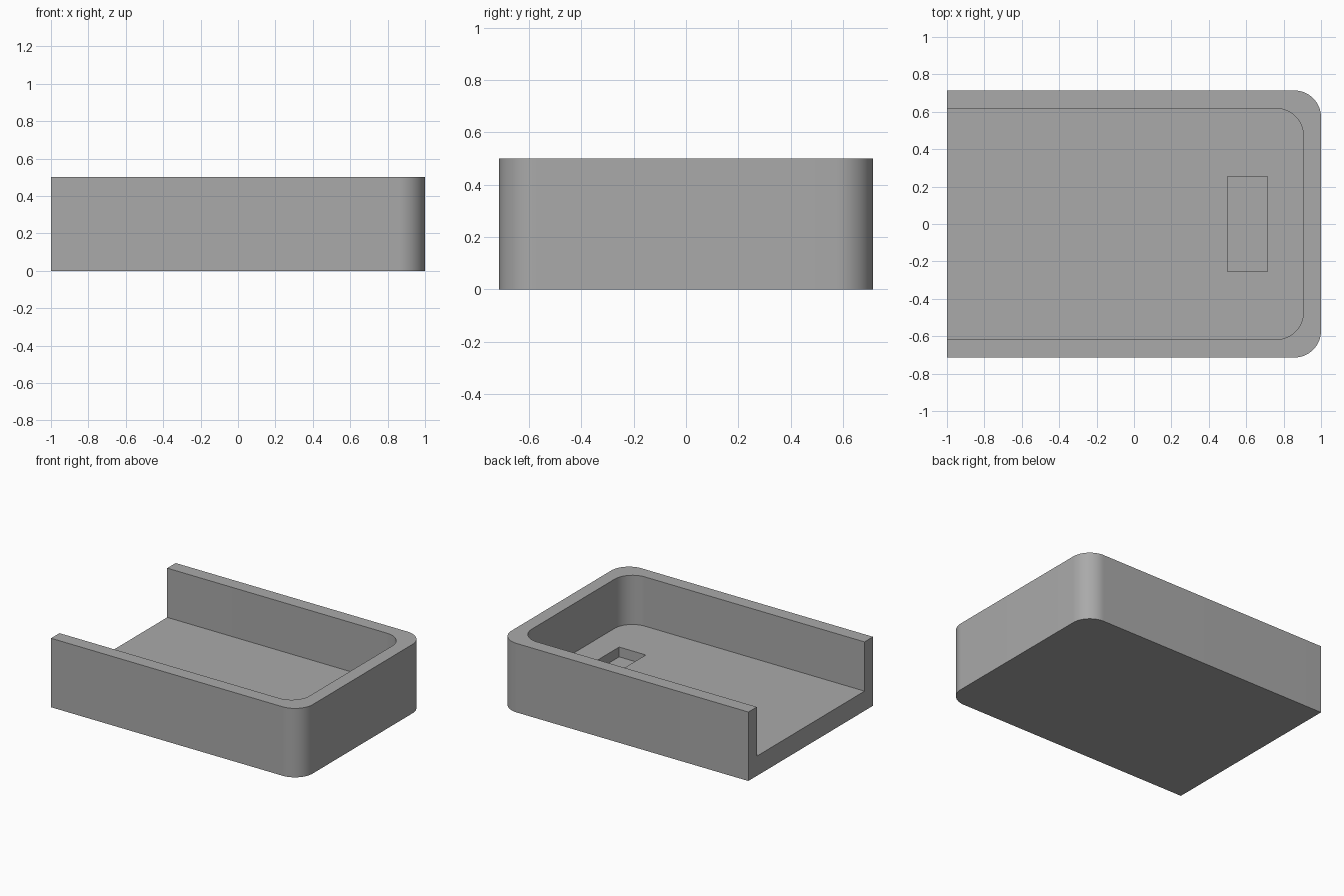
import bpy, bmesh
from math import sin, cos, pi

cube = bpy.data.objects.get("Cube")
if cube:
    bpy.data.objects.remove(cube, do_unlink=True)

grey = bpy.data.materials.new("plain_grey")
grey.use_nodes = True
colour = (0.4, 0.4, 0.4, 1)
grey.diffuse_color = colour
grey.node_tree.nodes["Principled BSDF"].inputs["Base Color"].default_value = colour

RADIUS = 0.143
STEPS = 16


def block(name, x0, x1, half_y, z0, z1, radius=0):
    """Upright prism whose two corners on the +x side are rounded."""
    outline = [(x0, half_y), (x0, -half_y)]
    if radius:
        for side, start in ((-1, -pi / 2), (1, 0)):
            for i in range(STEPS + 1):
                a = start + i * pi / 2 / STEPS
                outline.append((x1 - radius + radius * cos(a),
                                side * (half_y - radius) + radius * sin(a)))
    else:
        outline += [(x1, -half_y), (x1, half_y)]
    bm = bmesh.new()
    base = bm.faces.new([bm.verts.new((x, y, z0)) for x, y in outline])
    top = bmesh.ops.extrude_face_region(bm, geom=[base])["geom"]
    bmesh.ops.translate(bm, vec=(0, 0, z1 - z0),
                        verts=[v for v in top if isinstance(v, bmesh.types.BMVert)])
    bmesh.ops.recalc_face_normals(bm, faces=bm.faces)
    mesh = bpy.data.meshes.new(name)
    bm.to_mesh(mesh)
    bm.free()
    mesh.materials.append(grey)
    obj = bpy.data.objects.new(name, mesh)
    bpy.context.collection.objects.link(obj)
    return obj


# Tray body, open at the -x end
tray = block("tray", -1, 1, 0.714, 0, 0.5, RADIUS)

# Main hollow and the small rectangular recess in its floor
cutters = [
    block("hollow_cutter", -1.2, 0.905, 0.617, 0.143, 0.7, RADIUS),
    block("recess_cutter", 0.5, 0.714, 0.254, 0.072, 0.3),
]
bpy.context.view_layer.objects.active = tray
tray.select_set(True)
for cutter in cutters:
    mod = tray.modifiers.new(cutter.name, "BOOLEAN")
    mod.operation = "DIFFERENCE"
    mod.solver = "EXACT"
    mod.object = cutter
    bpy.ops.object.modifier_apply(modifier=mod.name)
    bpy.data.objects.remove(cutter, do_unlink=True)

# Smooth rounded corners, crisp edges
bpy.ops.object.shade_smooth_by_angle(angle=pi / 6)
